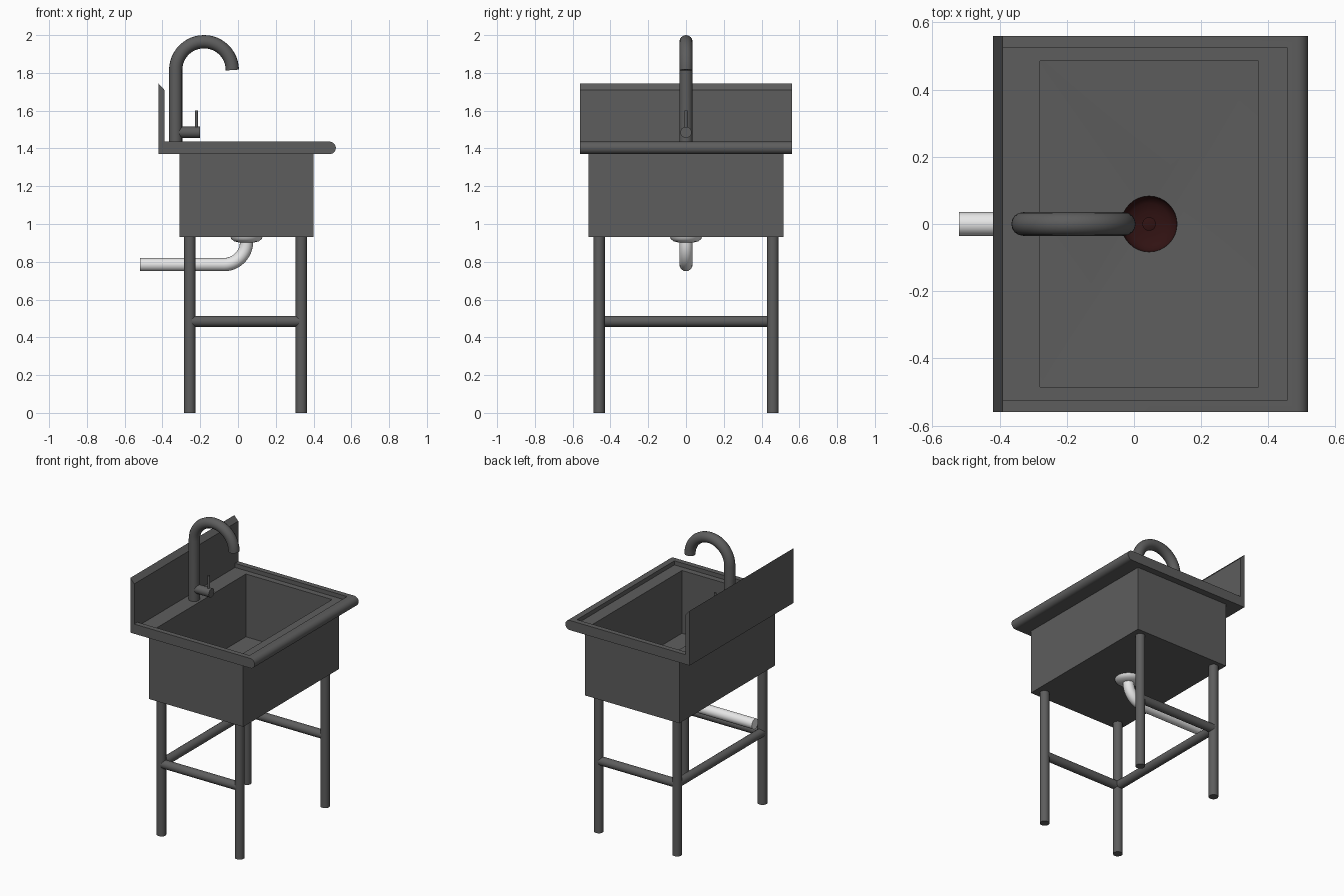
import bpy, bmesh
from math import sin, cos, pi, radians

cube = bpy.data.objects.get("Cube")
if cube:
    bpy.data.objects.remove(cube, do_unlink=True)


def material(name, color):
    m = bpy.data.materials.new(name)
    m.use_nodes = True
    m.diffuse_color = (*color, 1)
    bsdf = m.node_tree.nodes["Principled BSDF"]
    bsdf.inputs["Base Color"].default_value = (*color, 1)
    return m


steel = material("dark steel", (0.11, 0.11, 0.11))
plastic = material("white plastic", (0.8, 0.8, 0.8))
rust = material("dark red drain", (0.03, 0.006, 0.006))


def select(ob):
    bpy.ops.object.select_all(action="DESELECT")
    ob.select_set(True)
    bpy.context.view_layer.objects.active = ob


def smooth(ob):
    select(ob)
    bpy.ops.object.shade_smooth_by_angle(angle=radians(35))


def add(name, bm, mat):
    bmesh.ops.recalc_face_normals(bm, faces=bm.faces)
    me = bpy.data.meshes.new(name)
    bm.to_mesh(me)
    bm.free()
    me.materials.append(mat)
    ob = bpy.data.objects.new(name, me)
    bpy.context.collection.objects.link(ob)
    return ob


def hull(name, points, mat=steel):
    bm = bmesh.new()
    for p in points:
        bm.verts.new(p)
    bmesh.ops.convex_hull(bm, input=bm.verts)
    bmesh.ops.dissolve_limit(bm, angle_limit=0.01, verts=bm.verts, edges=bm.edges)
    return add(name, bm, mat)


def box_points(x0, x1, y, z0, z1):
    return [(a, b, c) for a in (x0, x1) for b in (-y, y) for c in (z0, z1)]


def ring(r, z, n=32):
    return [(DRAIN_X + r * cos(2 * pi * i / n), r * sin(2 * pi * i / n), z) for i in range(n)]


def boolean(ob, other, operation):
    mod = ob.modifiers.new(operation, "BOOLEAN")
    mod.object, mod.operation, mod.solver = other, operation, "EXACT"
    select(ob)
    bpy.ops.object.modifier_apply(modifier=mod.name)
    bpy.data.objects.remove(other, do_unlink=True)


def tube(name, path, radius, mat=steel):
    cu = bpy.data.curves.new(name, "CURVE")
    cu.dimensions = "3D"
    cu.bevel_depth, cu.bevel_resolution, cu.use_fill_caps = radius, 6, True
    sp = cu.splines.new("POLY")
    sp.points.add(len(path) - 1)
    for pt, co in zip(sp.points, path):
        pt.co = (*co, 1)
    ob = bpy.data.objects.new(name, cu)
    bpy.context.collection.objects.link(ob)
    ob.data.materials.append(mat)
    select(ob)
    bpy.ops.object.convert(target="MESH")
    smooth(bpy.context.object)


def arc(cx, cz, r, start, end, n):
    angles = [radians(start + (end - start) * i / n) for i in range(n + 1)]
    return [(cx + r * cos(a), 0, cz + r * sin(a)) for a in angles]


def lathe(name, profile, mat):
    bm = bmesh.new()
    loops = [[bm.verts.new(p) for p in ring(r, z)] for r, z in profile]
    for a, b in zip(loops, loops[1:]):
        for i in range(len(a)):
            j = (i + 1) % len(a)
            bm.faces.new((a[i], a[j], b[j], b[i]))
    bm.faces.new(loops[-1])
    smooth(add(name, bm, mat))


DRAIN_X = 0.045

# Rim slab with a rolled front edge, joined to the basin box
edge = [(x, s, z) for x, _, z in arc(0.485, 1.403, 0.033, -90, 90, 12) for s in (-0.56, 0.56)]
sink = hull("sink", edge + box_points(-0.42, 0.485, 0.56, 1.37, 1.436))
boolean(sink, hull("basin_box", box_points(-0.31, 0.4, 0.515, 0.93, 1.38)), "UNION")

# Shallow recess, basin with sloping floor, and drain hole
boolean(sink, hull("recess_cut", box_points(-0.39, 0.455, 0.525, 1.408, 1.5)), "DIFFERENCE")
boolean(sink, hull("basin_cut", box_points(-0.28, 0.37, 0.485, 0.98, 1.5) + ring(0.083, 0.96)),
        "DIFFERENCE")
boolean(sink, hull("drain_cut", ring(0.083, 0.9) + ring(0.083, 0.99)), "DIFFERENCE")
smooth(sink)

# Backsplash with a bevelled top
hull("backsplash", [(x, y, z) for y in (-0.56, 0.56)
                    for x, z in ((-0.42, 1.37), (-0.39, 1.37), (-0.39, 1.71), (-0.42, 1.743))])

# Drain bowl, its lining and the centre cap
bowl = [(0.085, 0.932), (0.08, 0.92), (0.065, 0.908), (0.04, 0.902), (0.02, 0.9)]
lathe("drain_bowl", bowl, plastic)
lathe("drain_lining", [(0.083, 0.96)] + [(r - 0.003, z + 0.006) for r, z in bowl], rust)
lathe("drain_cap", [(0.02, 0.906), (0.02, 0.912), (0.018, 0.913)], rust)

# Waste pipe
tube("waste_pipe", [(-0.52, 0, 0.785)] + arc(-0.075, 0.905, 0.12, -90, 0, 12), 0.035, plastic)

# Faucet, handle and lever
tube("faucet", [(-0.33, 0, 1.4)] + arc(-0.18, 1.815, 0.15, 180, 0, 24), 0.035)
tube("faucet_handle", [(-0.33, 0, 1.485), (-0.2, 0, 1.485)], 0.03)
tube("faucet_lever", [(-0.22, 0, 1.49), (-0.22, 0, 1.6)], 0.008)

# Legs and stretchers
BACK, FRONT, SIDE, BAR_Z = -0.255, 0.335, 0.46, 0.485
for y, side in ((-SIDE, "right"), (SIDE, "left")):
    for x, end in ((BACK, "back"), (FRONT, "front")):
        tube(f"{end}_{side}_leg", [(x, y, 0), (x, y, 0.94)], 0.03)
    tube(f"{side}_stretcher", [(BACK, y, BAR_Z), (FRONT, y, BAR_Z)], 0.029)
tube("back_stretcher", [(BACK, -SIDE, BAR_Z), (BACK, SIDE, BAR_Z)], 0.029)
